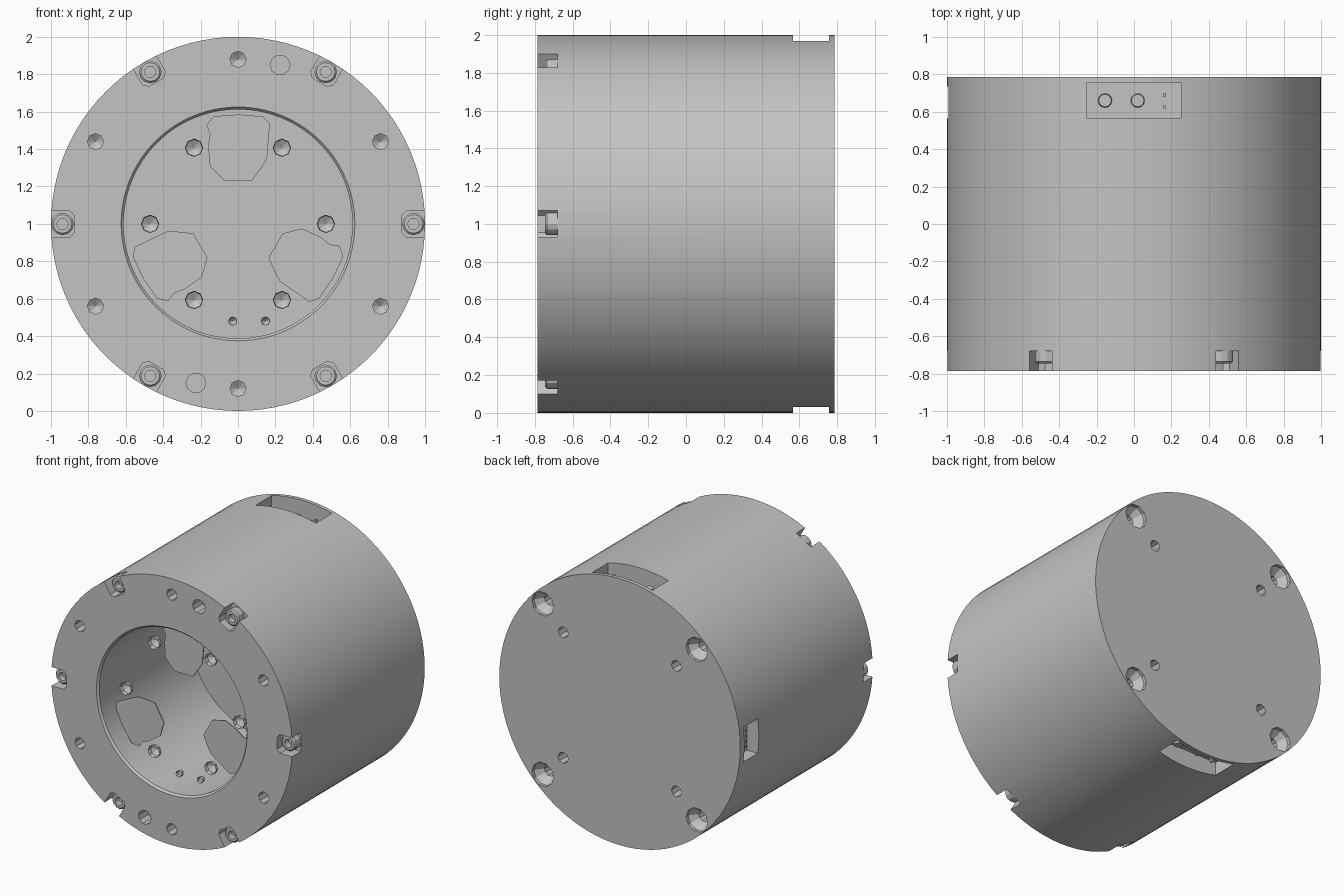
import bpy, bmesh, math
from mathutils import Matrix, Vector

cube = bpy.data.objects.get("Cube")
if cube:
    bpy.data.objects.remove(cube)

grey = bpy.data.materials.new("plain grey metal")
grey.use_nodes = True
colour = (0.55, 0.55, 0.55, 1)
grey.diffuse_color = colour
grey.node_tree.nodes["Principled BSDF"].inputs["Base Color"].default_value = colour

FRONT, BACK, FLOOR = -0.785, 0.785, 0.315


def turn(degrees):
    return Matrix.Rotation(math.radians(degrees), 4, 'Y')


def polar(r, degrees):
    a = math.radians(degrees)
    return r * math.cos(a), r * math.sin(a)


def lathe(bm, profile, x=0, z=0, n=12):
    """Spin (radius, y) points round an axis parallel to y."""
    rings = []
    for r, y in profile:
        count = n if r else 1
        rings.append([bm.verts.new((x + r * math.cos(math.tau * i / n), y,
                                    z + r * math.sin(math.tau * i / n)))
                      for i in range(count)])
    for a, b in zip(rings, rings[1:]):
        for i in range(n):
            j = (i + 1) % n
            quad = [a[i % len(a)], a[j % len(a)], b[j % len(b)], b[i % len(b)]]
            bm.faces.new(list(dict.fromkeys(quad)))


def prism(bm, points, y0, y1, degrees=0):
    """Extrude an x-z outline along y and turn it about the main axis."""
    m = turn(degrees)
    face = bm.faces.new([bm.verts.new(m @ Vector((x, y0, z))) for x, z in points])
    ext = bmesh.ops.extrude_face_region(bm, geom=[face], use_keep_orig=True)
    for v in ext["geom"]:
        if isinstance(v, bmesh.types.BMVert):
            v.co.y += y1 - y0


def box(bm, x0, x1, y0, y1, z0, z1, degrees=0):
    prism(bm, [(x0, z0), (x1, z0), (x1, z1), (x0, z1)], y0, y1, degrees)


def frame(bm, points, z0, z1, wall, degrees):
    """Raised rim round an x-y outline."""
    part = bmesh.new()
    face = part.faces.new([part.verts.new((x, y, z0)) for x, y in points])
    rim = bmesh.ops.inset_region(part, faces=[face], thickness=wall)["faces"]
    part.faces.remove(face)
    ext = bmesh.ops.extrude_face_region(part, geom=rim, use_keep_orig=True)
    for v in ext["geom"]:
        if isinstance(v, bmesh.types.BMVert):
            v.co.z = z1
    part.transform(turn(degrees))
    mesh = bpy.data.meshes.new("rim")
    part.to_mesh(mesh)
    part.free()
    bm.from_mesh(mesh)
    bpy.data.meshes.remove(mesh)


def finish(bm, name, smooth=True):
    bmesh.ops.recalc_face_normals(bm, faces=bm.faces[:])
    mesh = bpy.data.meshes.new(name)
    bm.to_mesh(mesh)
    bm.free()
    mesh.materials.append(grey)
    ob = bpy.data.objects.new(name, mesh)
    ob.location.z = 1
    bpy.context.collection.objects.link(ob)
    if smooth:
        shade(ob)
    return ob


def shade(ob):
    bpy.ops.object.select_all(action='DESELECT')
    bpy.context.view_layer.objects.active = ob
    ob.select_set(True)
    bpy.ops.object.shade_smooth_by_angle(angle=math.radians(25))


# Drum with a deep bore
bm = bmesh.new()
lathe(bm, [(0, BACK), (1, BACK), (1, FRONT), (0.625, FRONT), (0.612, -0.77),
           (0.612, FLOOR), (0, FLOOR)], n=96)
body = finish(bm, "drum_housing", False)

# Everything cut out of the drum
bm = bmesh.new()
notch = [(1.1, -0.07), (1.1, 0.07), (0.9, 0.07), (0.875, 0.045),
         (0.875, -0.045), (0.9, -0.07)]
for k in range(6):
    prism(bm, notch, -0.9, -0.68, 60 * k)
    lathe(bm, [(0, -0.9), (0.043, -0.9), (0.043, -0.66), (0, -0.63)],
          *polar(0.88, 30 + 60 * k), n=8)
for s in (1, -1):
    lathe(bm, [(0, -0.9), (0.053, -0.9), (0.053, -0.68), (0, -0.68)],
          0.225 * s, 0.85 * s, 10)
for k in range(4):
    lathe(bm, [(0, 0.9), (0.09, 0.9), (0.09, 0.76), (0.045, 0.7), (0.045, 0.6), (0, 0.6)],
          *polar(0.905, 45 + 90 * k), n=10)
    lathe(bm, [(0, 0.9), (0.042, 0.9), (0.042, 0.65), (0, 0.62)],
          *polar(0.665, 45 + 90 * k), n=8)
for angle in (0, 180):
    box(bm, -0.25, 0.25, 0.565, 0.757, 0.87, 1.1, angle)
box(bm, -0.13, 0.13, 0.565, 0.735, 0.9, 1.1, -90)
cutter = finish(bm, "pocket_cutter", False)
cutter.hide_render = True

mod = body.modifiers.new("pockets", 'BOOLEAN')
mod.object, mod.solver = cutter, 'EXACT'
bpy.context.view_layer.objects.active = body
bpy.ops.object.modifier_apply(modifier=mod.name)
bpy.data.objects.remove(cutter)
shade(body)

# Socket screws in the rim notches
bm = bmesh.new()
for k in range(6):
    lathe(bm, [(0, -0.7), (0.03, -0.7), (0.03, -0.745), (0.05, -0.745),
               (0.06, -0.735), (0.06, -0.68), (0, -0.68)], *polar(0.938, 60 * k))
finish(bm, "rim_screws")

# Flush lobed plates inside the bore
lobe = [(-0.13, 0.575), (0, 0.585), (0.13, 0.575), (0.17, 0.54), (0.155, 0.35),
        (0.125, 0.3), (0.075, 0.232), (-0.075, 0.232), (-0.15, 0.31),
        (-0.16, 0.42), (-0.15, 0.48), (-0.17, 0.53)]
bm = bmesh.new()
for k in range(3):
    prism(bm, lobe, -0.645, -0.637, 120 * k)
finish(bm, "lobe_plates", False)

# Threaded cups and small sockets inside the bore
bm = bmesh.new()
cup = [(0.049, -0.665), (0.045, -0.635), (0, -0.61)]
for k in range(6):
    lathe(bm, cup, *polar(0.47, 60 * k), n=8)
for x in (-0.028, 0.147):
    lathe(bm, [(r * 0.5, y) for r, y in cup], x, -0.52, 8)
finish(bm, "bore_cups", False)

# Connectors in the top and bottom pockets
for name, a in (("top_connector", 0), ("bottom_connector", 180)):
    bm = bmesh.new()
    frame(bm, [(-0.24, 0.575), (0.1, 0.575), (0.1, 0.69), (0.055, 0.74),
               (-0.24, 0.74)], 0.865, 0.945, 0.014, a)
    frame(bm, [(0.105, 0.575), (0.225, 0.575), (0.225, 0.74), (0.105, 0.74)],
          0.865, 0.945, 0.014, a)
    for y in (0.625, 0.69):
        box(bm, 0.155, 0.171, y - 0.008, y + 0.008, 0.865, 0.925, a)
    for x in (-0.155, 0.02):
        bmesh.ops.create_cone(bm, segments=12, radius1=0.038, radius2=0.034, depth=0.06,
                              cap_ends=True,
                              matrix=turn(a) @ Matrix.Translation((x, 0.66, 0.895)))
    finish(bm, name)

# Narrow connector in the right side pocket
bm = bmesh.new()
frame(bm, [(-0.115, 0.58), (0.115, 0.58), (0.115, 0.72), (-0.115, 0.72)],
      0.895, 0.97, 0.014, -90)
for x in (-0.06, -0.02, 0.02, 0.06):
    box(bm, x - 0.008, x + 0.008, 0.642, 0.658, 0.895, 0.95, -90)
finish(bm, "side_connector")
